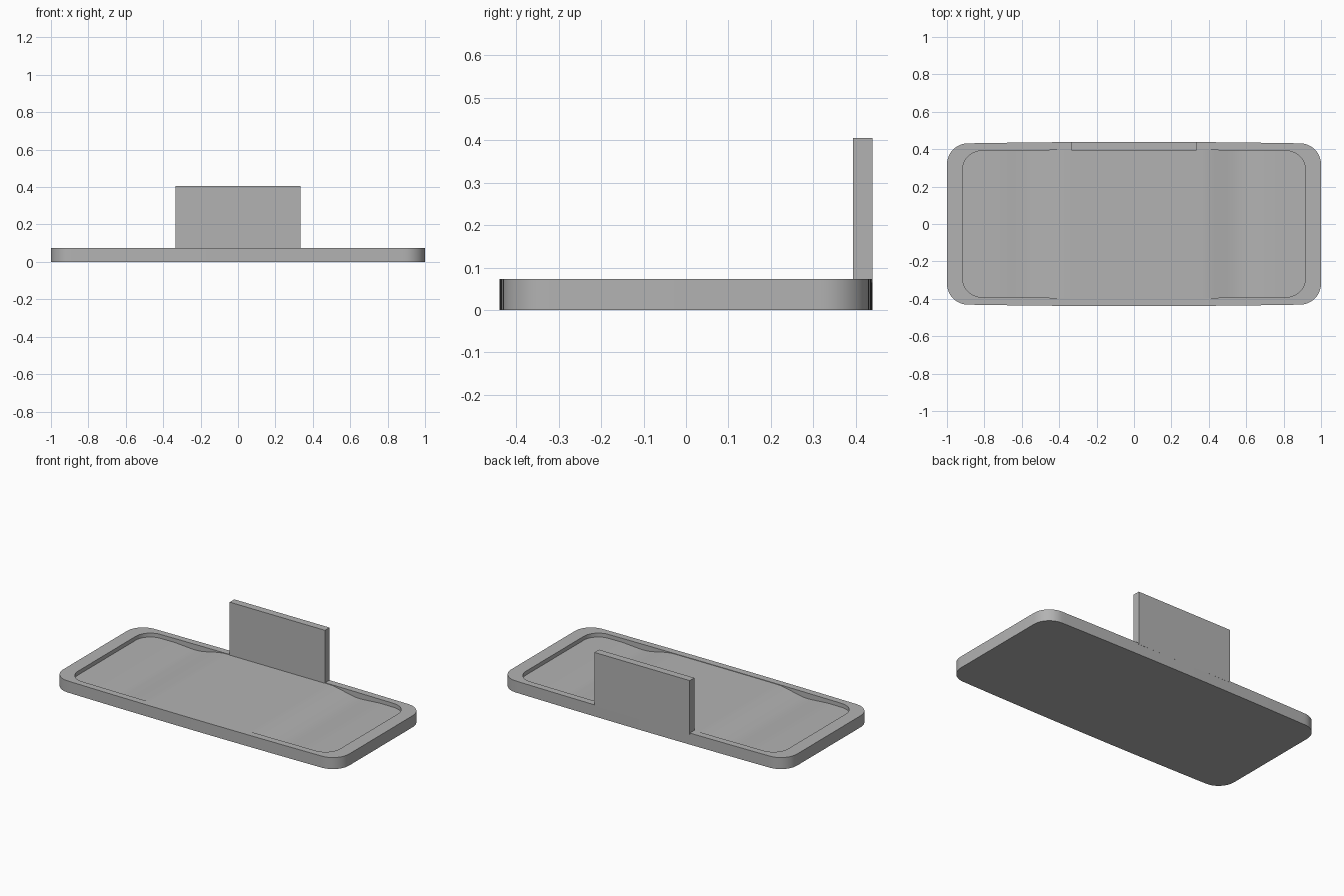
import bpy
import bmesh
import math

cube = bpy.data.objects.get("Cube")
if cube:
    bpy.data.objects.remove(cube, do_unlink=True)

grey = bpy.data.materials.new("plain grey")
grey.use_nodes = True
colour = (0.45, 0.45, 0.45, 1)
grey.diffuse_color = colour
grey.node_tree.nodes["Principled BSDF"].inputs["Base Color"].default_value = colour

RIM = 0.073       # top of the tray
ARC = 10          # steps per rounded corner
STRAIGHT = 72     # steps along the long side


def finish(bm, name):
    bmesh.ops.recalc_face_normals(bm, faces=bm.faces)
    mesh = bpy.data.meshes.new(name)
    bm.to_mesh(mesh)
    bm.free()
    obj = bpy.data.objects.new(name, mesh)
    bpy.context.collection.objects.link(obj)
    mesh.materials.append(grey)
    return obj


def stations(half_x, half_y, radius, bulge):
    """Pairs of x and half width along a rounded rectangle with bowed long sides."""
    flat = half_x - radius
    width = lambda x: half_y - bulge * (x / half_x) ** 2
    right = []
    for i in range(1, ARC + 1):
        a = math.pi / 2 * (1 - i / ARC)
        x = flat + radius * math.cos(a)
        right.append((x, width(x) - radius * (1 - math.sin(a))))
    left = [(-x, y) for x, y in reversed(right)]
    middle = [flat * (2 * i / STRAIGHT - 1) for i in range(STRAIGHT + 1)]
    return left + [(x, width(x)) for x in middle] + right


def smooth(a, b, x):
    t = min(max((x - a) / (b - a), 0), 1)
    return t * t * (3 - 2 * t)


def floor_height(x):
    """Nearly flush middle, a dip on each side, shallower ends."""
    x = abs(x)
    depth = 0.003 + 0.032 * smooth(0.36, 0.57, x) - 0.01 * smooth(0.57, 0.74, x)
    return RIM - depth


# Tray: closed loops joined from the underside, over the rim, into the recess
bm = bmesh.new()


def loop(points, height):
    front = [bm.verts.new((x, -y, height(x))) for x, y in points]
    back = [bm.verts.new((x, y, height(x))) for x, y in points]
    return front + back[::-1]


def join(a, b):
    n = len(a)
    for i in range(n):
        j = (i + 1) % n
        bm.faces.new((a[i], a[j], b[j], b[i]))


def cap(verts):
    n = len(verts)
    for i in range(n // 2 - 1):
        bm.faces.new((verts[i], verts[i + 1], verts[n - 2 - i], verts[n - 1 - i]))


outer = stations(1.0, 0.439, 0.11, 0.01)
inner = stations(0.917, 0.396, 0.1, 0.007)
loops = [loop(outer, lambda x: 0), loop(outer, lambda x: RIM),
         loop(inner, lambda x: RIM), loop(inner, floor_height)]
for a, b in zip(loops, loops[1:]):
    join(a, b)
cap(loops[0])
cap(loops[-1])
tray = finish(bm, "tray")
bpy.context.view_layer.objects.active = tray
tray.select_set(True)
bpy.ops.object.shade_smooth_by_angle(angle=math.radians(30))

# Upright plate on the back rim
bm = bmesh.new()
bmesh.ops.create_cube(bm, size=1)
low, high = 0.065, 0.405
bmesh.ops.scale(bm, vec=(0.667, 0.046, high - low), verts=bm.verts)
bmesh.ops.translate(bm, vec=(0, 0.416, (low + high) / 2), verts=bm.verts)
finish(bm, "back_plate")
